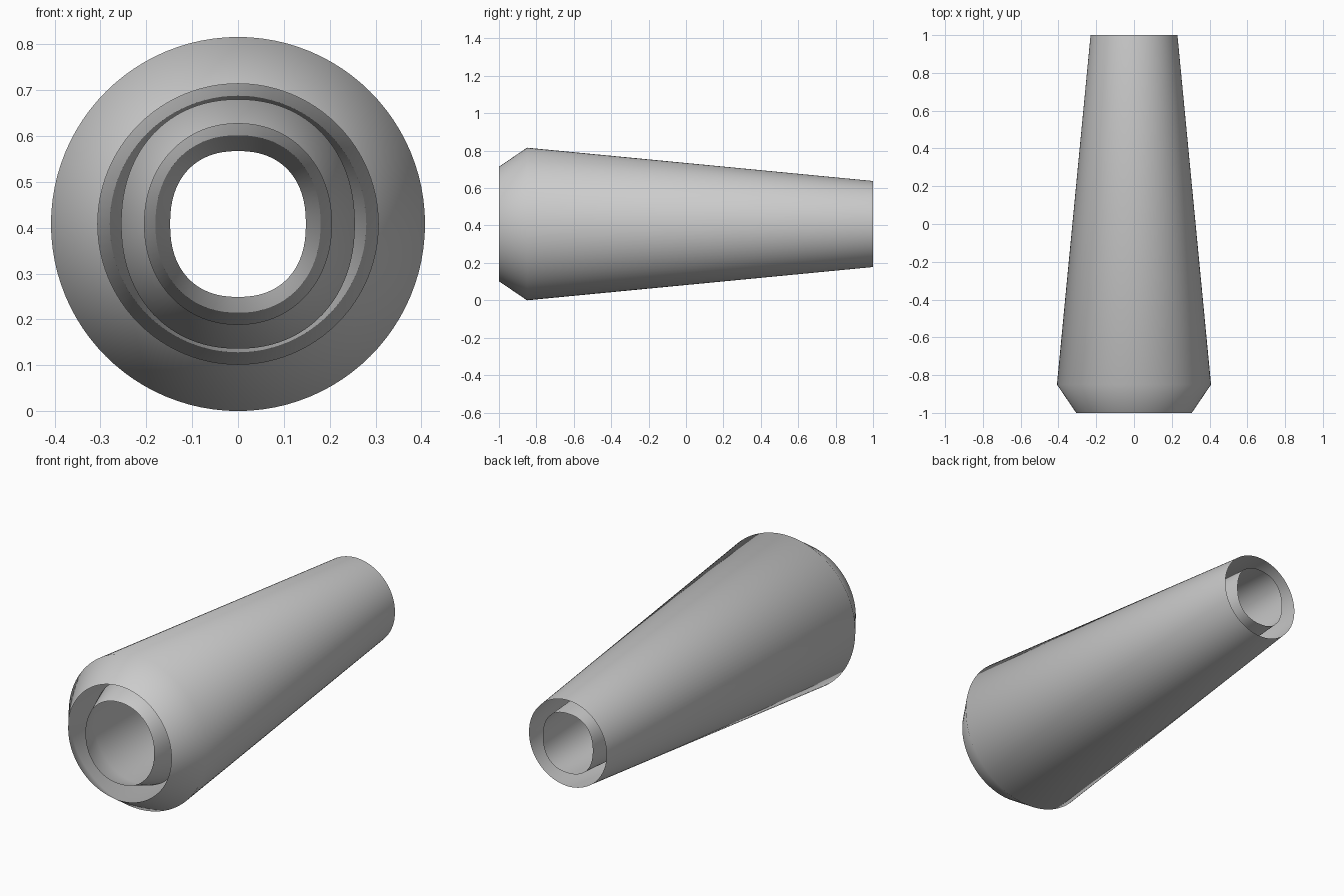
import bpy, bmesh, math

if "Cube" in bpy.data.objects:
    bpy.data.objects.remove(bpy.data.objects["Cube"])

CZ = 0.408   # height of the long axis
SEG = 96


def shell(name, rings):
    """Open tube along y; each ring is (y, half width, half height, roundness exponent)."""
    bm = bmesh.new()
    loops = []
    for y, rx, rz, n in rings:
        loop = []
        for i in range(SEG):
            a = 2 * math.pi * i / SEG
            c, s = math.cos(a), math.sin(a)
            x = rx * math.copysign(abs(c) ** (2 / n), c)
            z = rz * math.copysign(abs(s) ** (2 / n), s)
            loop.append(bm.verts.new((x, y, CZ + z)))
        loops.append(loop)
    for a, b in zip(loops, loops[1:]):
        for i in range(SEG):
            j = (i + 1) % SEG
            bm.faces.new((a[i], a[j], b[j], b[i]))
    bmesh.ops.recalc_face_normals(bm, faces=bm.faces)
    # make the normals point away from the axis
    bm.faces.ensure_lookup_table()
    f = bm.faces[0]
    if f.normal.x * f.calc_center_median().x < 0:
        bmesh.ops.reverse_faces(bm, faces=bm.faces)
    for f in bm.faces:
        f.smooth = True
    me = bpy.data.meshes.new(name)
    bm.to_mesh(me)
    bm.free()
    ob = bpy.data.objects.new(name, me)
    bpy.context.collection.objects.link(ob)
    return ob


# Outer tapered housing with chamfered front
shell("outer_housing", [
    (-1.0, 0.306, 0.306, 2),
    (-0.85, 0.408, 0.408, 2),
    (1.0, 0.23, 0.23, 2),
])

# Inner tapered liner, slightly taller than wide, open at both ends
shell("inner_liner", [
    (-1.0, 0.204, 0.219, 2.1),
    (-0.85, 0.255, 0.272, 2.15),
    (1.0, 0.148, 0.159, 2.3),
])
